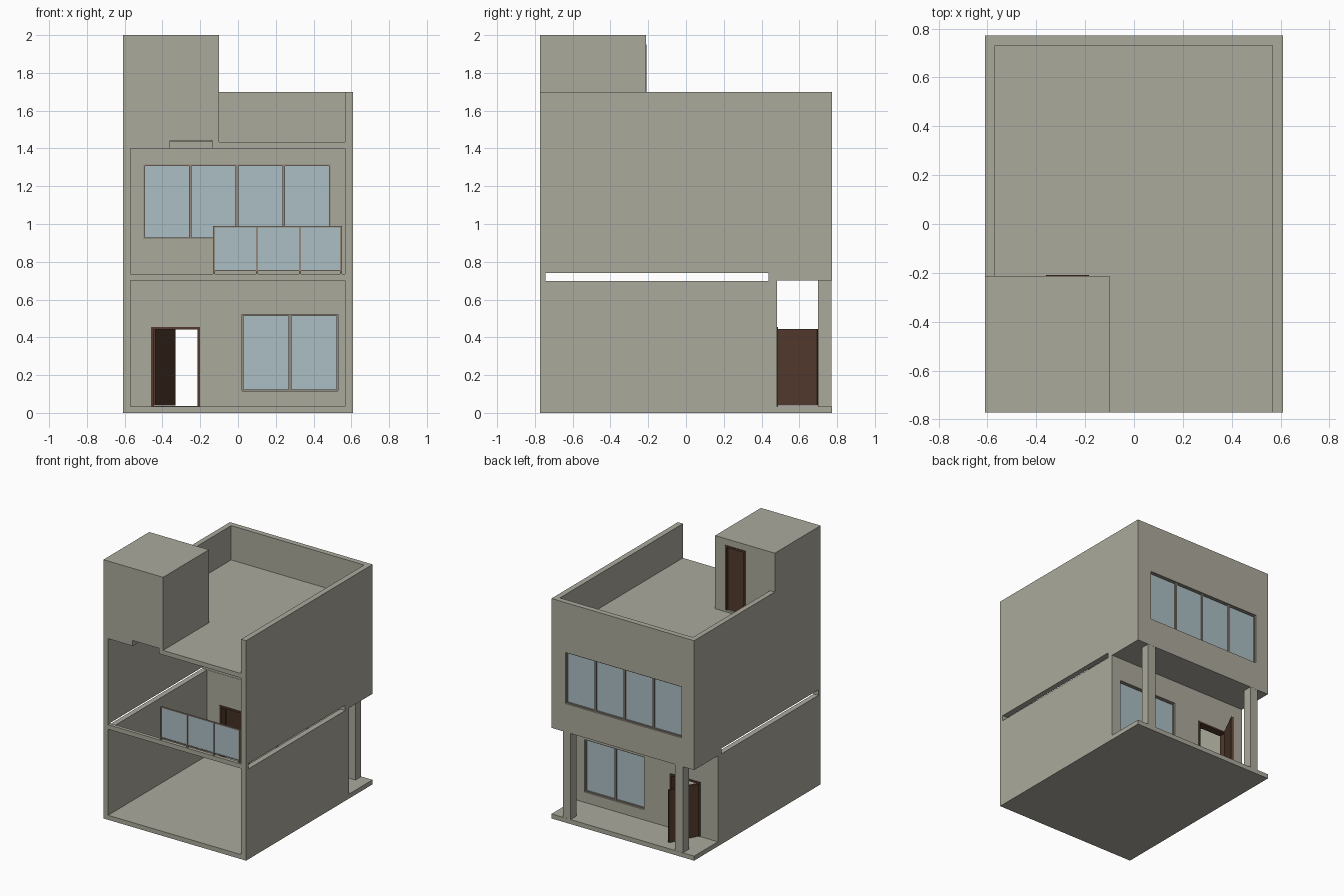
import bpy, bmesh, math
from mathutils import Matrix

if "Cube" in bpy.data.objects:
    bpy.data.objects.remove(bpy.data.objects["Cube"])


def material(name, r, g, b):
    m = bpy.data.materials.new(name)
    m.diffuse_color = (r, g, b, 1)
    m.use_nodes = True
    m.node_tree.nodes["Principled BSDF"].inputs["Base Color"].default_value = m.diffuse_color
    return m


CONCRETE = material("warm grey concrete", 0.41, 0.40, 0.335)
GLASS = material("pale blue glass", 0.41, 0.52, 0.55)
WOOD = material("dark brown wood", 0.085, 0.042, 0.026)
FRAME = material("taupe frame", 0.30, 0.255, 0.205)


def finish(name, bm, mat):
    bmesh.ops.recalc_face_normals(bm, faces=bm.faces)
    me = bpy.data.meshes.new(name)
    bm.to_mesh(me)
    bm.free()
    me.materials.append(mat)
    ob = bpy.data.objects.new(name, me)
    bpy.context.collection.objects.link(ob)
    return ob


def add_box(bm, x, y, z):
    size = [b - a for a, b in (x, y, z)]
    mid = [(a + b) / 2 for a, b in (x, y, z)]
    mat = Matrix.Translation(mid) @ Matrix.Diagonal((*size, 1))
    bmesh.ops.create_cube(bm, size=1, matrix=mat)


def boxes(name, mat, *items):
    bm = bmesh.new()
    for it in items:
        add_box(bm, *it)
    return finish(name, bm, mat)


def prism(name, mat, pts, z0, z1):
    bm = bmesh.new()
    f = bm.faces.new([bm.verts.new((x, y, z0)) for x, y in pts])
    up = bmesh.ops.extrude_face_region(bm, geom=[f])["geom"]
    bmesh.ops.translate(bm, vec=(0, 0, z1 - z0),
                        verts=[v for v in up if isinstance(v, bmesh.types.BMVert)])
    return finish(name, bm, mat)


def carve(target, cutters):
    """Subtract every cutter, bake the result and remove the cutters."""
    for c in cutters:
        c.hide_render = True
        mod = target.modifiers.new("cut", 'BOOLEAN')
        mod.operation, mod.solver, mod.object = 'DIFFERENCE', 'EXACT', c
    dg = bpy.context.evaluated_depsgraph_get()
    dg.update()
    baked = bpy.data.meshes.new_from_object(target.evaluated_get(dg))
    target.modifiers.clear()
    target.data = baked
    for c in cutters:
        bpy.data.objects.remove(c)


# openings: x range, z range
BACK_WINDOW = ((-0.50, 0.49), (0.92, 1.315))
PORCH_WINDOW = ((0.02, 0.53), (0.115, 0.52))
ENTRY = ((-0.46, -0.20), (0.035, 0.455))
ROOF_DOOR = ((-0.36, -0.185), (1.45, 1.95))

# concrete shell, carved from one block
shell = boxes("house_shell", CONCRETE, ((-0.61, 0.61), (-0.772, 0.772), (0, 2)))
holes = [
    # everything above the parapet except the stair tower
    prism("cut_sky", CONCRETE, [(-0.10, -1), (1, -1), (1, 1), (-1, 1),
                                (-1, -0.213), (-0.10, -0.213)], 1.70, 2.5),
    # roof terrace
    prism("cut_terrace", CONCRETE, [(-0.10, -1), (0.567, -1), (0.567, 0.73), (-0.57, 0.73),
                                    (-0.57, -0.213), (-0.10, -0.213)], 1.435, 2.4),
]
for item in (
    ((-0.57, 0.567), (-1, 0.435), (0.035, 0.70)),        # ground room
    ((-0.57, 0.567), (-1.1, 0.73), (0.735, 1.40)),       # upper room
    ((-1, 1), (-0.745, 0.437), (0.698, 0.74)),           # slot left by the open floor
    ((-1, 1), (0.482, 1), (0.035, 0.70)),                # porch
    ((-0.57, -0.14), (-0.73, -0.255), (1.437, 1.96)),    # tower interior
    ((-0.36, -0.135), (-1, -0.30), (1.30, 1.442)),       # stair opening
    (BACK_WINDOW[0], (0.7, 0.9), BACK_WINDOW[1]),
    (PORCH_WINDOW[0], (0.40, 0.6), PORCH_WINDOW[1]),
    (ENTRY[0], (0.40, 0.6), (0.036, 0.455)),
    (ROOF_DOOR[0], (-0.30, -0.1), ROOF_DOOR[1]),
):
    holes.append(boxes("cut", CONCRETE, item))
carve(shell, holes)

# porch posts
boxes("porch_posts", CONCRETE,
      *[((s * 0.48 - 0.034, s * 0.48 + 0.034), (0.70, 0.771), (0.034, 0.701)) for s in (-1, 1)])


def rim(x, y, z, w, sill=True):
    """Four (or three) bars around an opening."""
    bars = [((x[0], x[0] + w), y, z), ((x[1] - w, x[1]), y, z),
            ((x[0] + w, x[1] - w), y, (z[1] - w, z[1]))]
    if sill:
        bars.append(((x[0] + w, x[1] - w), y, (z[0], z[0] + w)))
    return bars


def window(name, x, z, y, panes):
    bars = rim(x, (y - 0.012, y + 0.012), z, 0.008)
    for i in range(1, panes):
        cx = x[0] + (x[1] - x[0]) * i / panes
        bars.append(((cx - 0.007, cx + 0.007), (y - 0.012, y + 0.012), (z[0] + 0.008, z[1] - 0.008)))
    boxes(name + "_frame", FRAME, *bars)
    boxes(name + "_glass", GLASS, ((x[0] + 0.004, x[1] - 0.004), (y - 0.004, y + 0.004),
                                   (z[0] + 0.004, z[1] - 0.004)))


window("back_window", *BACK_WINDOW, 0.748, 4)
window("porch_window", *PORCH_WINDOW, 0.458, 2)

# entry door: frame and a leaf swung out onto the porch
boxes("entry_frame", WOOD, *rim(ENTRY[0], (0.43, 0.487), ENTRY[1], 0.014, sill=False))
leaf = boxes("entry_leaf", WOOD, ((0, 0.236), (-0.008, 0.008), (0.04, 0.445)))
leaf.location = (-0.445, 0.487, 0)
leaf.rotation_euler.z = math.radians(63)

# roof door, closed
boxes("roof_door_frame", WOOD, *rim(ROOF_DOOR[0], (-0.256, -0.209), ROOF_DOOR[1], 0.014, sill=False))
boxes("roof_door_leaf", WOOD, ((-0.35, -0.195), (-0.242, -0.228), (1.45, 1.94)))

# glass balcony rail
posts = [-0.127, 0.10, 0.328, 0.545]
boxes("balcony_posts", FRAME,
      *[((p - 0.005, p + 0.005), (-0.766, -0.75), (0.734, 0.99)) for p in posts],
      ((posts[0], posts[-1]), (-0.764, -0.752), (0.982, 0.99)),
      ((posts[0], posts[-1]), (-0.764, -0.752), (0.75, 0.757)))
boxes("balcony_glass", GLASS,
      *[((a + 0.004, b - 0.004), (-0.762, -0.754), (0.754, 0.985)) for a, b in zip(posts, posts[1:])])
